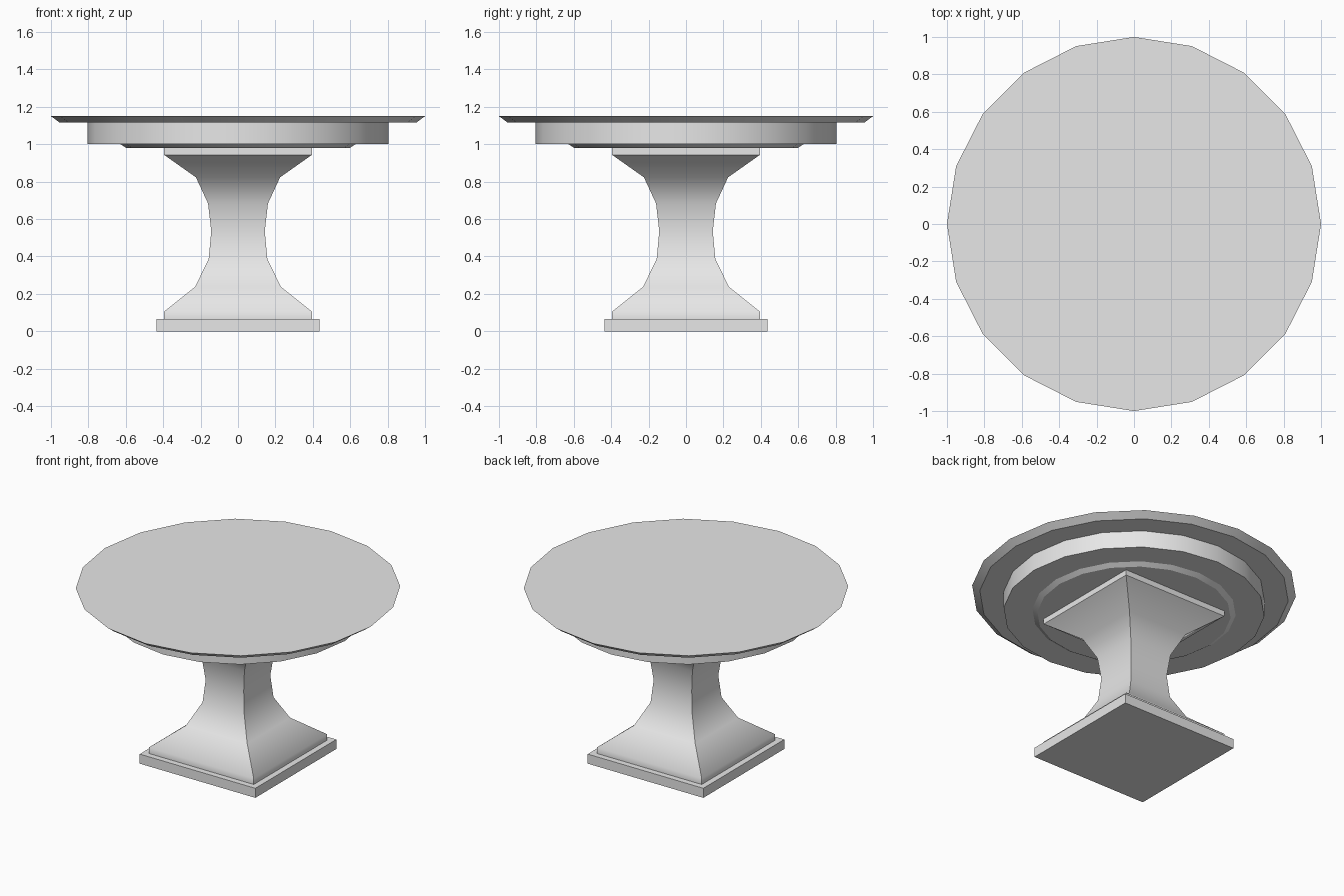
import bpy
import bmesh
import math

if "Cube" in bpy.data.objects:
    bpy.data.objects.remove(bpy.data.objects["Cube"], do_unlink=True)

grey = bpy.data.materials.new("light_grey")
grey.use_nodes = True
grey.diffuse_color = (0.8, 0.8, 0.8, 1)
grey.node_tree.nodes["Principled BSDF"].inputs["Base Color"].default_value = (0.8, 0.8, 0.8, 1)


def stack(name, profile, sides, is_sharp):
    """Closed solid from (half width, height) points; four sides give a square plan."""
    square = sides == 4
    turn = math.pi / 4 if square else 0
    scale = math.sqrt(2) if square else 1
    bm = bmesh.new()
    rings = []
    for r, z in profile:
        angles = [turn + math.tau * i / sides for i in range(sides)]
        rings.append([bm.verts.new((r * scale * math.cos(a), r * scale * math.sin(a), z))
                      for a in angles])
    bm.faces.new(rings[0][::-1])
    bm.faces.new(rings[-1])
    for low, high in zip(rings, rings[1:]):
        for i in range(sides):
            j = (i + 1) % sides
            bm.faces.new((low[i], low[j], high[j], high[i]))
    for face in bm.faces:
        face.smooth = True
    for edge in bm.edges:
        a, b = (v.co.z for v in edge.verts)
        edge.smooth = not is_sharp(abs(a - b) < 1e-5, a)
    mesh = bpy.data.meshes.new(name)
    bm.to_mesh(mesh)
    bm.free()
    mesh.materials.append(grey)
    obj = bpy.data.objects.new(name, mesh)
    bpy.context.collection.objects.link(obj)
    return obj


def round_edges(level, z):
    return level


def column_edges(level, z):
    # Corners and end rings stay crisp, the curved flare is smooth
    return not level or z > 0.9 or z < 0.08


def all_edges(level, z):
    return True


# Square base and flared column
stack("base_plinth", [(0.435, 0), (0.435, 0.065)], 4, all_edges)
stack("pedestal_column", [(0.395, 0.065), (0.395, 0.105), (0.23, 0.237), (0.157, 0.385),
                          (0.143, 0.535), (0.16, 0.683), (0.225, 0.823), (0.395, 0.943),
                          (0.395, 0.98)], 4, column_edges)

# Round top: collar, apron and bevelled table top
stack("under_collar", [(0.597, 0.98), (0.628, 1.0)], 20, round_edges)
stack("table_apron", [(0.805, 1.0), (0.805, 1.115)], 20, round_edges)
stack("table_top", [(0.953, 1.115), (1.0, 1.15)], 20, round_edges)
